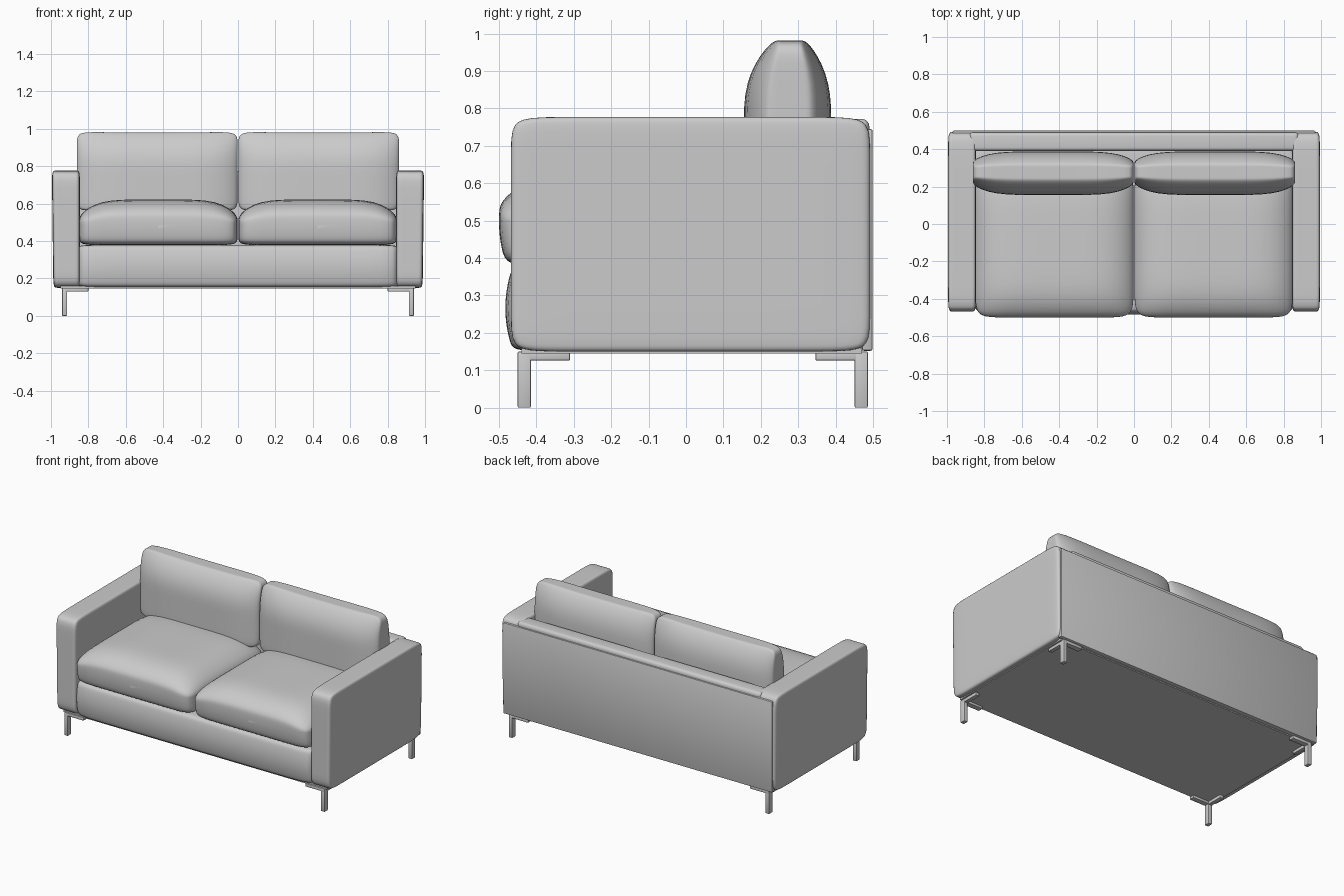
import bpy, bmesh, math
from mathutils import Vector

cube = bpy.data.objects.get("Cube")
if cube:
    bpy.data.objects.remove(cube, do_unlink=True)


def make_material(name, value):
    mat = bpy.data.materials.new(name)
    mat.use_nodes = True
    colour = (value, value, value, 1)
    mat.diffuse_color = colour
    mat.node_tree.nodes["Principled BSDF"].inputs["Base Color"].default_value = colour
    return mat


fabric = make_material("grey upholstery", 0.6)


def finish(bm, name, angle=40):
    mesh = bpy.data.meshes.new(name)
    bm.to_mesh(mesh)
    bm.free()
    obj = bpy.data.objects.new(name, mesh)
    bpy.context.collection.objects.link(obj)
    mesh.materials.append(fabric)
    bpy.ops.object.select_all(action='DESELECT')
    obj.select_set(True)
    bpy.context.view_layer.objects.active = obj
    bpy.ops.object.shade_smooth_by_angle(angle=math.radians(angle))
    return obj


def box(name, lo, hi, radius=0.0, segments=4):
    """Box between two corners, with rounded edges."""
    lo, hi = Vector(lo), Vector(hi)
    bm = bmesh.new()
    bmesh.ops.create_cube(bm, size=1)
    for v in bm.verts:
        v.co = (lo + hi) / 2 + v.co * (hi - lo)
    if radius:
        bmesh.ops.bevel(bm, geom=bm.edges[:], offset=radius, segments=segments,
                        profile=0.5, affect='EDGES')
    return finish(bm, name)


def pad(name, lo, hi, shape, power=12, cuts=19):
    """Rounded block whose unit coordinates are reshaped by a function."""
    lo, hi = Vector(lo), Vector(hi)
    bm = bmesh.new()
    bmesh.ops.create_cube(bm, size=2)
    bmesh.ops.subdivide_edges(bm, edges=bm.edges[:], cuts=cuts, use_grid_fill=True)
    for v in bm.verts:
        # crowd the grid towards the edges, then round the corners
        p = Vector([math.sin(c * math.pi / 2) for c in v.co])
        norm = sum(abs(c) ** power for c in p) ** (1 / power)
        p = Vector(shape(*(p * (max(abs(c) for c in p) / norm))))
        v.co = (lo + hi) / 2 + p * 0.5 * (hi - lo)
    return finish(bm, name, 60)


def seat_shape(x, y, z):
    # domed top, gently bulging front
    crown = (1 - 0.34 * abs(x) ** 5) * (1 - 0.26 * abs(y) ** 6)
    if z > 0:
        z = -1 + (z + 1) * crown
    if y < 0:
        y *= 1 - 0.05 * z * z
    return x, y, z


def back_shape(x, y, z):
    # plump middle, slimmer ends, tapering to the top
    thick = (1 - 0.42 * abs(x) ** 5) * (1 - 0.6 * max(z, 0) ** 2.6)
    return x, y * thick + 0.08 * (1 - thick), z * (1 - 0.02 * (1 - x * x))


def front_shape(x, y, z):
    # front rail swells in the middle of its height
    return x, y * (1 - 0.045 * z * z) if y < 0 else y, z


def arm_shape(side):
    # outer face leans out towards the top
    def shape(x, y, z):
        if x * side > 0:
            x -= side * 0.1 * (1 - z) / 2
        return x, y, z
    return shape


# Arms and cushions on each side
for side, label in ((-1, "right"), (1, "left")):
    def span(a, b):
        return (min(side * a, side * b), max(side * a, side * b))

    x0, x1 = span(0.845, 0.995)
    pad(label + "_arm", (x0, -0.468, 0.15), (x1, 0.492, 0.777),
        arm_shape(side), power=16)
    x0, x1 = span(0.002, 0.85)
    pad(label + "_seat_cushion", (x0, -0.5, 0.378), (x1, 0.3, 0.622), seat_shape)
    x0, x1 = span(0.002, 0.862)
    pad(label + "_back_cushion", (x0, 0.155, 0.56), (x1, 0.388, 0.984),
        back_shape, power=14)

# Body: front rail, back, thin rear cover and underside
pad("seat_base", (-0.86, -0.483, 0.152), (0.86, 0.42, 0.38), front_shape, power=20)
box("back_rest", (-0.88, 0.39, 0.152), (0.88, 0.49, 0.772), 0.02)
box("rear_cover", (-0.97, 0.47, 0.152), (0.97, 0.499, 0.745), 0.006, 2)
box("underside", (-0.95, -0.44, 0.145), (0.95, 0.47, 0.16))

# Corner legs: post with two bracket bars
for sx, side in ((-1, "right"), (1, "left")):
    for y, turn, end in ((-0.45, 1, "front"), (0.486, -1, "back")):
        def part(kind, xa, xb, d, z0, z1):
            xs = sorted((sx * xa, sx * xb))
            ys = sorted((y, y + turn * d))
            box(f"{end}_{side}_leg_{kind}", (xs[0], ys[0], z0),
                (xs[1], ys[1], z1), 0.003, 2)
        part("post", 0.914, 0.94, 0.035, 0, 0.15)
        part("side_bar", 0.914, 0.94, 0.14, 0.126, 0.15)
        part("cross_bar", 0.80, 0.94, 0.035, 0.13, 0.15)
